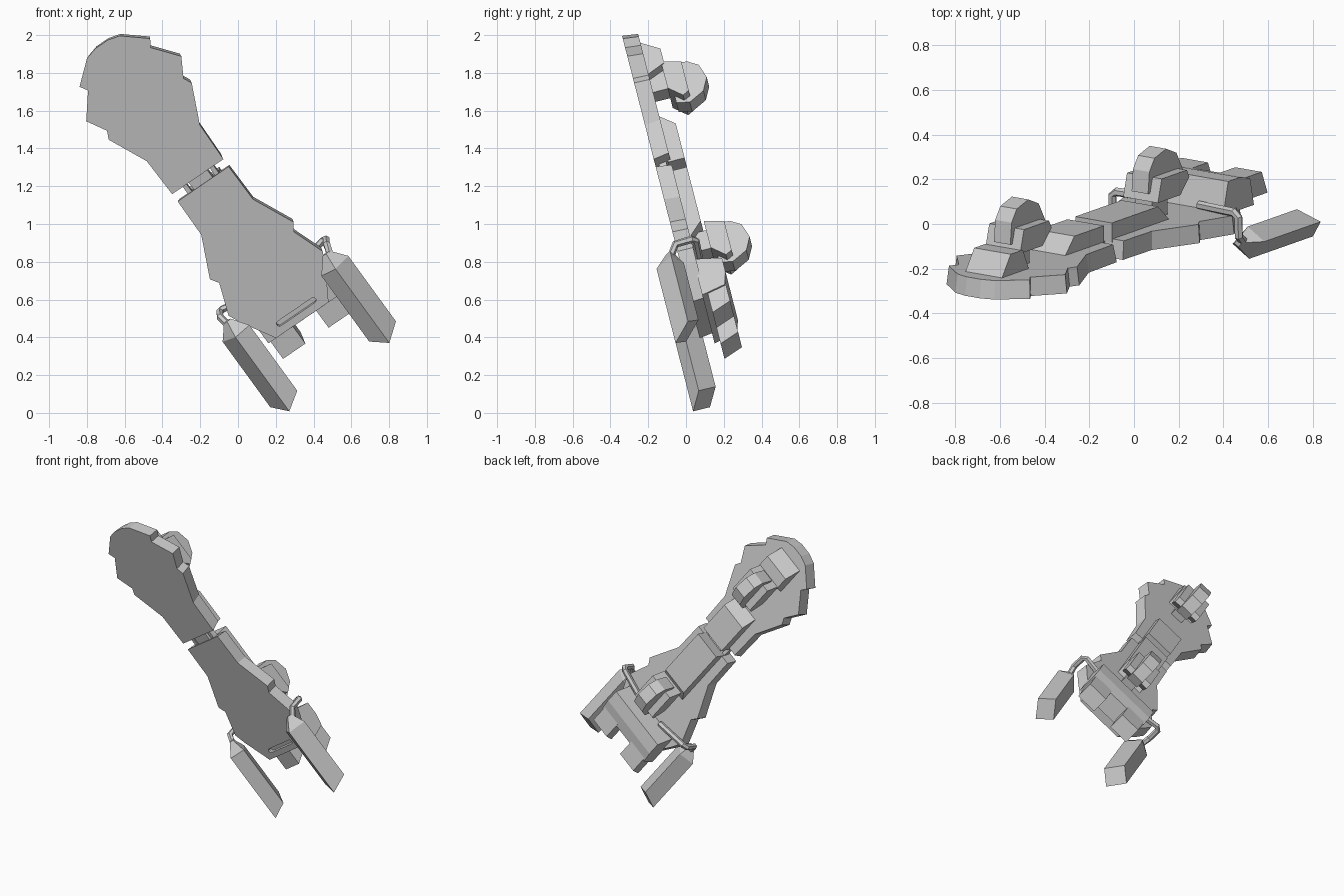
import bpy, bmesh, math
from mathutils import Matrix, Vector

if "Cube" in bpy.data.objects:
    bpy.data.objects.remove(bpy.data.objects["Cube"])

# Ship frame: X = starboard, Y = aft, Z = up from deck; tilted into the pose
th, tilt = math.radians(35.2), math.radians(14.4)
c, s, ct, st = math.cos(th), math.sin(th), math.cos(tilt), math.sin(tilt)
POSE = Matrix(((c, s, 0, -0.187),
               (-s * st, c * st, ct, -0.138),
               (s * ct, -c * ct, st, 1.215),
               (0, 0, 0, 1)))


def finish(name, bm, mirror=False):
    bmesh.ops.recalc_face_normals(bm, faces=bm.faces)
    me = bpy.data.meshes.new(name)
    bm.to_mesh(me)
    bm.free()
    ob = bpy.data.objects.new(name, me)
    bpy.context.collection.objects.link(ob)
    ob.matrix_world = POSE
    if mirror:
        ob.modifiers.new("mirror", 'MIRROR')
    return ob


def loft(name, a, b, mirror=False):
    """Solid between two matching loops."""
    bm = bmesh.new()
    va = [bm.verts.new(p) for p in a]
    vb = [bm.verts.new(p) for p in b]
    bm.faces.new(va)
    bm.faces.new(vb)
    n = len(a)
    for i in range(n):
        j = (i + 1) % n
        bm.faces.new((va[i], va[j], vb[j], vb[i]))
    return finish(name, bm, mirror)


def plate(name, half, thick, inset):
    """Symmetric hull plate from its starboard outline."""
    pts = half + [(-x, y) for x, y in reversed(half)]
    ym = sum(p[1] for p in pts) / len(pts)
    return loft(name, [(x, y, 0) for x, y in pts],
                [(x * inset, ym + (y - ym) * inset, thick) for x, y in pts])


def side_profile(name, prof, x0, x1, mirror=False):
    """Extrude a (y, z) profile across x."""
    return loft(name, [(x0, y, z) for y, z in prof],
                [(x1, y, z) for y, z in prof], mirror)


def box(name, x0, x1, y0, y1, z0, z1, mirror=False):
    return side_profile(name, [(y0, z0), (y1, z0), (y1, z1), (y0, z1)], x0, x1, mirror)


# Hull plates
plate("bow_hull", [(.166, -.045), (.172, -.27), (.269, -.482), (.248, -.527),
                   (.308, -.633), (.203, -.765), (.229, -.807), (.106, -.912),
                   (.04, -.93)], .085, .965)
stern = plate("stern_hull", [(.165, .004), (.168, .225), (.271, .45), (.242, .495),
                             (.305, .67), (.27, .745), (.17, .915)], .085, .975)

# Slot in the stern belly
ring = []
for k in range(12):
    a = math.pi * (k // 6 * 6 + (k % 6) * 6 / 5) / 6 - math.pi / 2
    ring.append(((.11 if k < 6 else -.11) + .015 * math.cos(a), .86 + .015 * math.sin(a)))
cutter = loft("slot_cutter", [(x, y, -.05) for x, y in ring], [(x, y, .03) for x, y in ring])
cutter.hide_render = cutter.hide_viewport = True
cut = stern.modifiers.new("slot", 'BOOLEAN')
cut.object = cutter
cut.solver = 'EXACT'

# Joint between hulls
box("joint_core", -.06, .06, -.06, .02, .015, .07)
box("joint_lug", .075, .1, -.06, .02, .02, .06, True)

# Superstructures
side_profile("bow_superstructure", [(-.365, .07), (-.05, .07), (-.05, .16), (-.28, .16)], -.1, .1)
side_profile("stern_superstructure", [(.01, .07), (.47, .07), (.37, .16), (.01, .16)], -.1, .1)

# Bridge block at the bow
side_profile("bridge_block", [(-.85, .075), (-.63, .075), (-.68, .18), (-.775, .18)], -.1, .1)

# Two turrets: neck, wide body, rounded fin
for label, dy, dz in (("bow", 0, 0), ("stern", 1.07, .01)):
    base = .07 if label == "bow" else .05
    box(label + "_turret_neck", -.045, .045, -.67 + dy, -.55 + dy, base, .19 + dz)
    side_profile(label + "_turret_body",
                 [(y + dy, z + dz) for y, z in
                  [(-.695, .165), (-.665, .27), (-.47, .27), (-.45, .235), (-.52, .165)]],
                 -.095, .095)
    side_profile(label + "_turret_fin",
                 [(y + dy, z + dz) for y, z in
                  [(-.70, .2), (-.69, .30), (-.65, .355), (-.56, .38), (-.48, .345),
                   (-.43, .26), (-.45, .19)]], -.045, .045)

# Engine deck and exhaust blocks
side_profile("engine_deck", [(.69, .07), (.93, .07), (.9, .2), (.82, .22), (.73, .22)], -.23, .23)
side_profile("engine_block", [(.85, .1), (1.05, .1), (1.005, .205), (.85, .205)], .075, .22, True)

# Nacelles, square in section and rolled onto an edge
A = Vector((.324, 1.255, -.13))
B = A + Vector((.083, -.057, .092))
D = A + Vector((-.091, -.056, .056))
C = B + D - A
end = [A, B, C, D]
front = [Vector((p.x, .76, p.z)) for p in end]
mid = sum(front, Vector()) / 4
tip = [Vector((mid.x, .68, mid.z + .015)) + (p - mid) * Vector((0.35, 0, 0.35)).length * .5
       for p in front]
bm = bmesh.new()
for p in end + front + tip:
    bm.verts.new(p)
bmesh.ops.convex_hull(bm, input=bm.verts)
bmesh.ops.dissolve_limit(bm, angle_limit=.02, verts=bm.verts, edges=bm.edges)
finish("nacelle", bm, True)

# Bent pylons from the deck down to the nacelles
path = [Vector(p) for p in ((.1, .69, .1), (.325, .645, .108), (.345, .645, .09),
                            (.345, .65, .0), (.33, .71, -.04))]
bm = bmesh.new()
prev = None
for i, p in enumerate(path):
    d = (path[min(i + 1, 4)] - path[max(i - 1, 0)]).normalized()
    e = d.cross(Vector((0, 1, 0))).normalized()
    f = d.cross(e)
    loop = [bm.verts.new(p + .02 * (e * math.cos(a) + f * math.sin(a)))
            for a in [math.pi / 3 * k for k in range(6)]]
    if prev:
        for k in range(6):
            bm.faces.new((prev[k], prev[(k + 1) % 6], loop[(k + 1) % 6], loop[k]))
    else:
        bm.faces.new(loop)
    prev = loop
bm.faces.new(prev)
finish("nacelle_pylon", bm, True)
